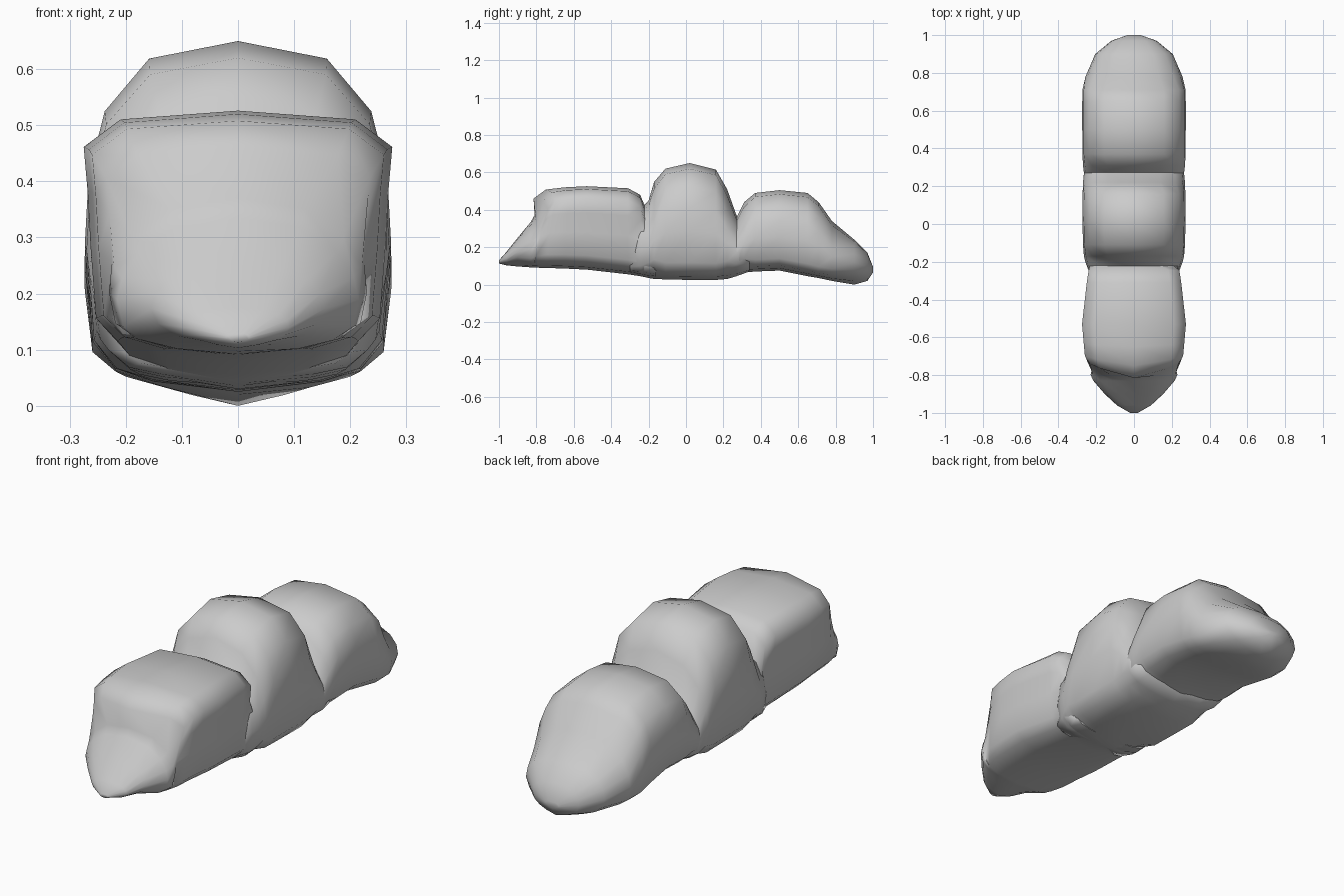
import bpy, bmesh, math

# Half cross-sections as (width fraction, height fraction), bottom to top
DOME = [(0, 0), (.55, .03), (.8, .065), (.95, .15), (1, .42), (.975, .62), (.87, .8), (.58, .95), (0, 1)]
ROUND = [(0, 0), (.5, .04), (.78, .1), (.95, .2), (1, .4), (.96, .56), (.82, .75), (.52, .93), (0, 1)]
BLOCK = [(0, 0), (.5, .03), (.78, .08), (.92, .17), (.955, .45), (.975, .68), (1, .855), (.76, .965), (0, 1)]
TAIL = [(0, 0), (.4, .08), (.7, .18), (.92, .32), (1, .5), (.96, .68), (.8, .84), (.5, .96), (0, 1)]


def loft(name, sections):
    """Skin rings of (profile, y, bottom, top, half width, sweep back at sides)."""
    bm = bmesh.new()
    rings = []
    for half, y, lo, hi, w, bow in sections:
        outline = half + [(-x, z) for x, z in reversed(half[1:-1])]
        rings.append([bm.verts.new((x * w, y + bow * x * x * z, lo + z * (hi - lo)))
                      for x, z in outline])
    n = len(rings[0])
    for a, b in zip(rings, rings[1:]):
        for i in range(n):
            j = (i + 1) % n
            bm.faces.new((a[i], a[j], b[j], b[i]))
    bm.faces.new(rings[0])
    bm.faces.new(rings[-1])
    bmesh.ops.recalc_face_normals(bm, faces=bm.faces)
    mesh = bpy.data.meshes.new(name)
    bm.to_mesh(mesh)
    bm.free()
    obj = bpy.data.objects.new(name, mesh)
    bpy.context.collection.objects.link(obj)
    bpy.ops.object.select_all(action='DESELECT')
    obj.select_set(True)
    bpy.context.view_layer.objects.active = obj
    bpy.ops.object.shade_smooth_by_angle(angle=math.radians(80))


# Front segment: rounded nose stepping up to a flat-topped block
loft("front_segment", [
    (TAIL, -1.0, .113, .13, .02, 0), (TAIL, -.96, .103, .175, .09, 0),
    (TAIL, -.9, .097, .25, .155, 0), (ROUND, -.83, .092, .335, .215, 0),
    (ROUND, -.81, .091, .37, .23, .03), (BLOCK, -.815, .091, .46, .235, .09),
    (BLOCK, -.75, .089, .508, .26, .06), (BLOCK, -.65, .086, .52, .266, .02),
    (BLOCK, -.53, .08, .526, .275, 0), (BLOCK, -.31, .055, .515, .25, 0),
    (BLOCK, -.245, .045, .48, .24, 0), (DOME, -.22, .04, .42, .24, 0),
    (DOME, -.16, .035, .36, .22, 0)])

# Tall middle dome
loft("middle_segment", [
    (DOME, -.30, .06, .30, .215, 0), (DOME, -.24, .045, .41, .243, 0),
    (ROUND, -.20, .035, .45, .258, 0), (ROUND, -.17, .03, .55, .265, 0),
    (DOME, -.11, .028, .62, .27, 0), (DOME, .02, .025, .65, .273, 0),
    (DOME, .16, .025, .615, .272, 0), (ROUND, .22, .03, .51, .27, 0),
    (ROUND, .27, .045, .37, .265, 0), (ROUND, .34, .07, .28, .25, 0)])

# Rear dome running down into the rounded tail
loft("rear_segment", [
    (ROUND, .20, .07, .25, .24, 0), (ROUND, .27, .06, .36, .265, 0),
    (ROUND, .31, .065, .44, .27, 0), (DOME, .37, .07, .49, .273, 0),
    (DOME, .5, .075, .505, .274, 0), (DOME, .65, .045, .49, .274, 0),
    (DOME, .71, .035, .44, .273, 0), (ROUND, .78, .02, .34, .257, 0),
    (TAIL, .9, 0, .24, .205, 0), (TAIL, .97, .02, .17, .12, 0),
    (TAIL, 1.0, .065, .095, .035, 0)])
